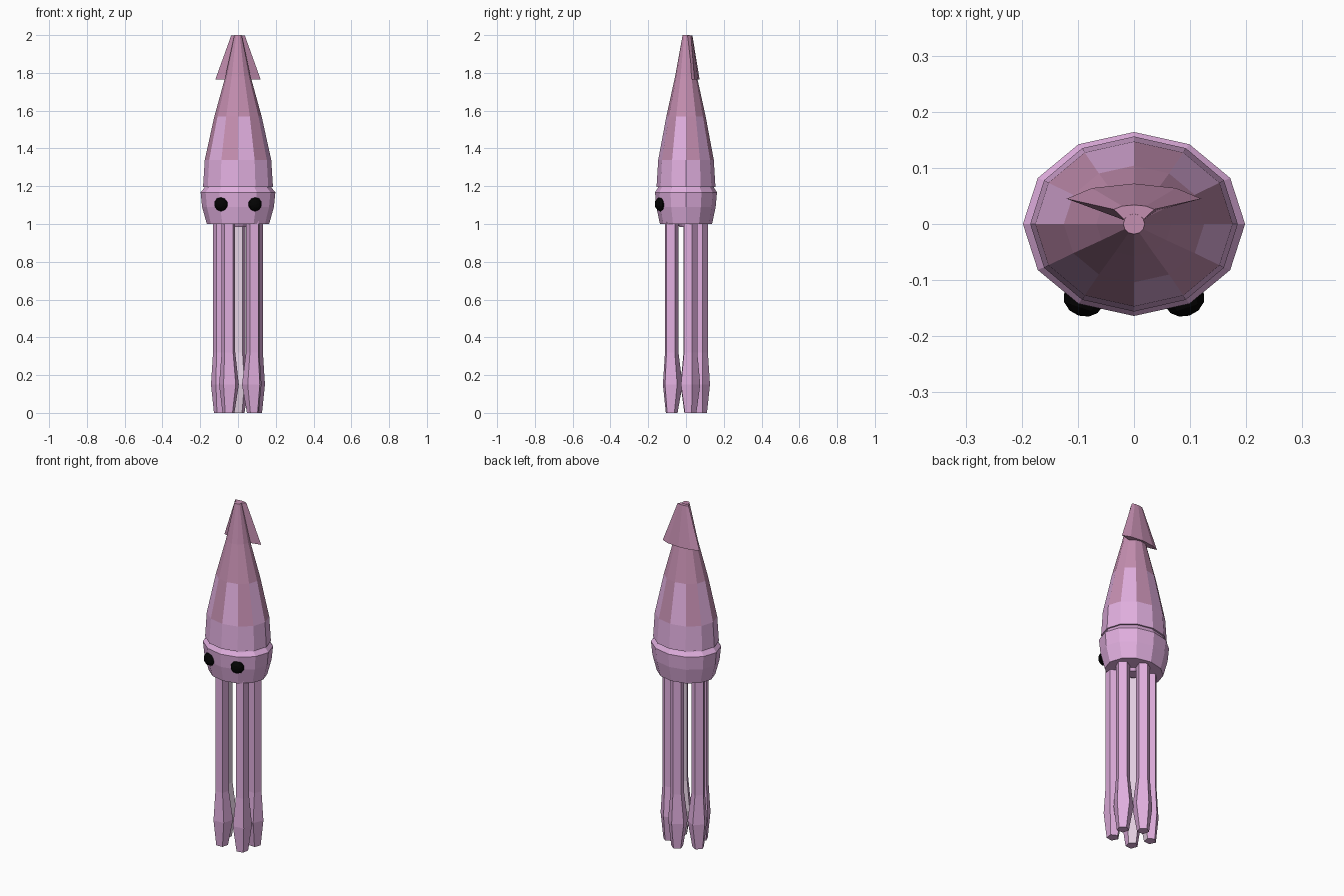
import bpy, bmesh, math
from mathutils import Vector

if "Cube" in bpy.data.objects:
    bpy.data.objects.remove(bpy.data.objects["Cube"])


def material(name, r, g, b):
    m = bpy.data.materials.new(name)
    m.diffuse_color = (*[(c / 255 / 12.92 if c < 11 else ((c / 255 + 0.055) / 1.055) ** 2.4)
                         for c in (r, g, b)], 1)
    m.use_nodes = True
    m.node_tree.nodes["Principled BSDF"].inputs["Base Color"].default_value = m.diffuse_color
    return m


LILAC = material("lilac skin", 225, 175, 223)
ROSE = material("rose skin", 196, 142, 176)
PALE = material("pale underside", 234, 213, 232)
BLACK = material("black eye", 3, 3, 3)


def loft(name, rings, mats, rule=None):
    """Skin a list of equal-length point rings and cap both ends."""
    bm = bmesh.new()
    loops = [[bm.verts.new(p) for p in ring] for ring in rings]
    n = len(loops[0])
    for a, b in zip(loops, loops[1:]):
        for i in range(n):
            j = (i + 1) % n
            bm.faces.new((a[i], a[j], b[j], b[i]))
    bm.faces.new(loops[0][::-1])
    bm.faces.new(loops[-1])
    bmesh.ops.recalc_face_normals(bm, faces=bm.faces)
    if rule:
        for f in bm.faces:
            f.material_index = rule(f)
    me = bpy.data.meshes.new(name)
    bm.to_mesh(me)
    bm.free()
    for m in mats:
        me.materials.append(m)
    ob = bpy.data.objects.new(name, me)
    bpy.context.collection.objects.link(ob)
    return ob


def ellipse(rx, ry, z, n=12, cx=0, cy=0, turn=0):
    return [(cx + rx * math.cos(turn + math.tau * i / n),
             cy + ry * math.sin(turn + math.tau * i / n), z) for i in range(n)]


# Mantle: rose tip, checkered middle band, lilac base
def mantle_rule(f):
    c = f.calc_center_median()
    if c.z > 1.57:
        return 1
    if c.z > 1.35:
        return 1 - int(math.degrees(math.atan2(c.y, c.x)) % 360 // 30) % 2
    return 0


loft("mantle", [ellipse(rx, ry, z) for rx, ry, z in (
    (0.185, 0.156, 1.197), (0.176, 0.147, 1.34), (0.125, 0.104, 1.57),
    (0.067, 0.058, 1.78), (0.019, 0.018, 2.0))], [LILAC, ROSE], mantle_rule)

# Head with chamfered rim, a neck groove and a small mouth underneath
loft("head", [ellipse(rx, ry, z) for rx, ry, z in (
    (0.165, 0.138, 1.0), (0.190, 0.157, 1.09), (0.198, 0.164, 1.168),
    (0.180, 0.150, 1.189), (0.174, 0.145, 1.2))], [LILAC])
loft("mouth", [ellipse(0.045, 0.035, 0.985), ellipse(0.06, 0.05, 1.01)], [LILAC])

# Crescent tail fin wrapped around the back of the tip
low = [(-0.12, 0.045), (-0.045, 0.025), (0.045, 0.025), (0.12, 0.045),
       (0.075, 0.064), (0, 0.072), (-0.075, 0.064)]
high = [(-0.036, 0.026), (-0.015, 0.006), (0.015, 0.006), (0.036, 0.026),
        (0.021, 0.032), (0, 0.034), (-0.021, 0.032)]
loft("tail_fin", [[(x, y, 1.765 + 0.1 * (0.045 - y if y < 0.045 else 0)) for x, y in low],
                  [(x, y, 1.998) for x, y in high]], [ROSE])

# Five-sided tentacles: straight stalks ending in clubs, one pale inner face each
for k, (x, y) in enumerate([(-0.05, -0.078), (0.08, -0.077), (0.095, 0.022),
                            (0.003, 0.078), (-0.095, 0.02)]):
    out = Vector((x, y, 0)).normalized()
    turn = math.atan2(y, x)
    rings = [ellipse(r, r, z, 5, x - out.x * s, y - out.y * s, turn) for r, s, z in (
        (0.033, 0, 0), (0.055, 0.006, 0.15), (0.038, 0, 0.32), (0.038, 0, 1.02))]
    loft(f"tentacle_{k + 1}", rings, [LILAC, PALE],
         lambda f: int(f.normal.dot(out) < -0.75))

# Eyes
for side, name in ((-1, "left_eye"), (1, "right_eye")):
    bm = bmesh.new()
    bmesh.ops.create_uvsphere(bm, u_segments=10, v_segments=6, radius=0.038)
    me = bpy.data.meshes.new(name)
    bm.to_mesh(me)
    bm.free()
    me.materials.append(BLACK)
    eye = bpy.data.objects.new(name, me)
    eye.location = (side * 0.09, -0.135, 1.105)
    eye.rotation_euler = (math.pi / 2, 0, side * math.radians(18))
    eye.scale = (1, 1, 0.78)
    bpy.context.collection.objects.link(eye)
